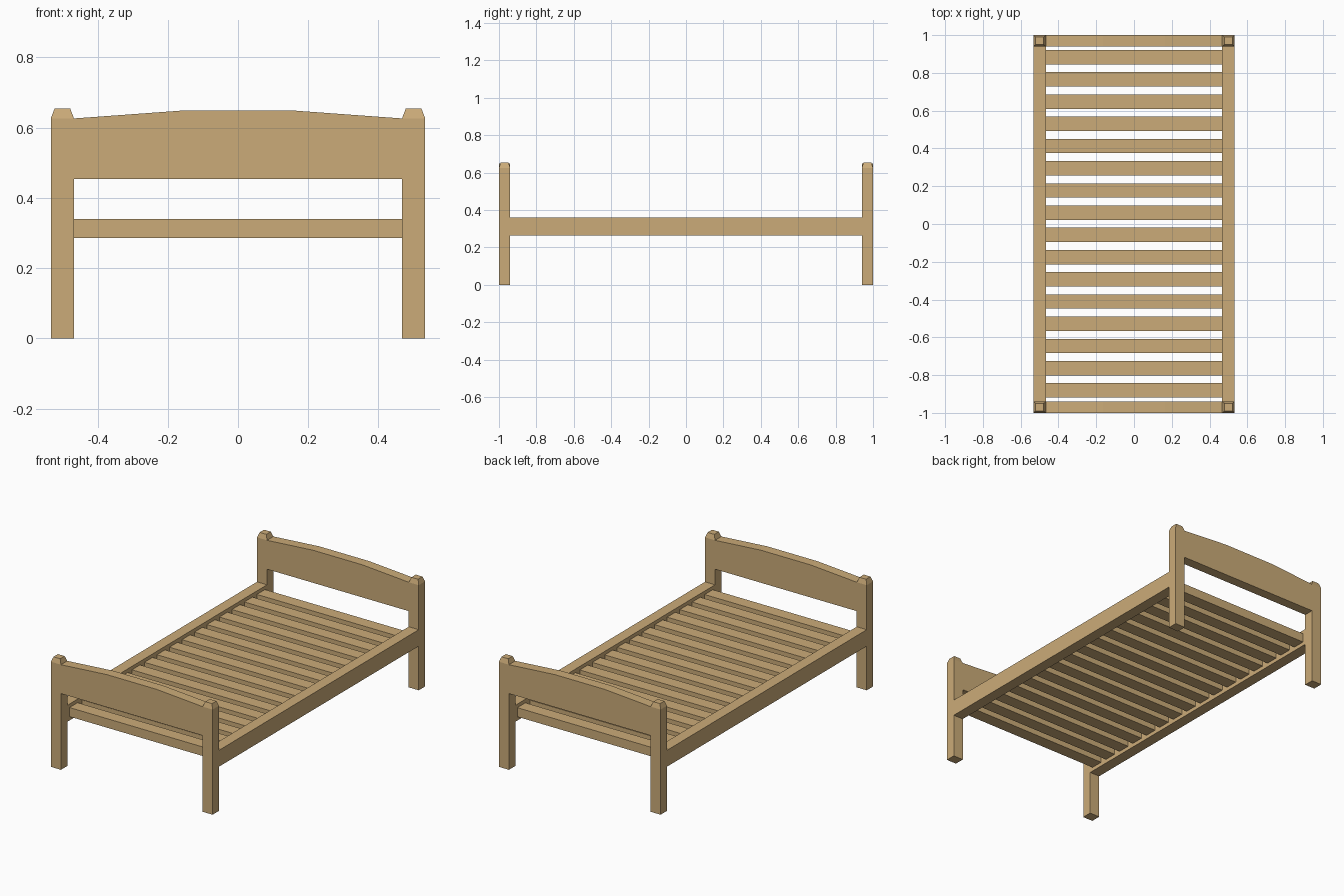
import bpy, bmesh
from mathutils import Vector

if "Cube" in bpy.data.objects:
    bpy.data.objects.remove(bpy.data.objects["Cube"])

wood = bpy.data.materials.new("light wood")
wood.diffuse_color = (0.60, 0.41, 0.19, 1)
wood.use_nodes = True
wood.node_tree.nodes["Principled BSDF"].inputs["Base Color"].default_value = wood.diffuse_color

HALF_W, INNER, POST = 0.533, 0.467, 0.06   # outer / inner post x, post depth
SHOULDER, TOP = 0.626, 0.655


def finish(bm, name):
    bmesh.ops.recalc_face_normals(bm, faces=bm.faces)
    me = bpy.data.meshes.new(name)
    bm.to_mesh(me)
    bm.free()
    me.materials.append(wood)
    ob = bpy.data.objects.new(name, me)
    bpy.context.collection.objects.link(ob)
    return ob


def box(name, lo, hi):
    bm = bmesh.new()
    bmesh.ops.create_cube(bm, size=1)
    for v in bm.verts:
        v.co = Vector([lo[i] + (v.co[i] + 0.5) * (hi[i] - lo[i]) for i in range(3)])
    return finish(bm, name)


# Bed end: two posts and an arched board in one flush piece
def bed_end(name, y0):
    half = [(INNER, 0.454), (INNER, 0), (HALF_W, 0), (HALF_W, SHOULDER),
            (INNER, SHOULDER), (0.165, 0.648)]
    outline = half + [(-x, z) for x, z in reversed(half)]
    bm = bmesh.new()
    face = bm.faces.new([bm.verts.new((x, y0, z)) for x, z in outline])
    ext = bmesh.ops.extrude_face_region(bm, geom=[face])["geom"]
    bmesh.ops.translate(bm, vec=(0, POST, 0),
                        verts=[g for g in ext if isinstance(g, bmesh.types.BMVert)])
    bm.normal_update()
    # Tapered post caps
    tops = [f for f in bm.faces if all(abs(v.co.z - SHOULDER) < 1e-4 for v in f.verts)
            and abs(f.calc_center_median().x) > INNER]
    for f in tops:
        c = f.calc_center_median()
        cap = bmesh.ops.extrude_discrete_faces(bm, faces=[f])["faces"][0]
        for v in cap.verts:
            v.co.x -= 0.011 if v.co.x > c.x else -0.011
            v.co.y -= 0.009 if v.co.y > c.y else -0.009
            v.co.z = TOP
    finish(bm, name)


bed_end("foot_end", -1)
bed_end("head_end", 1 - POST)

# Side rails between the posts
for side, s in (("left", -1), ("right", 1)):
    xs = sorted((s * INNER, s * HALF_W))
    box(side + "_side_rail", (xs[0], -1 + POST, 0.263), (xs[1], 1 - POST, 0.361))

# Slats
for i in range(16):
    y = -0.881 + i * 1.764 / 15
    box(f"slat_{i + 1}", (-INNER, y - 0.038, 0.286), (INNER, y + 0.038, 0.34))
